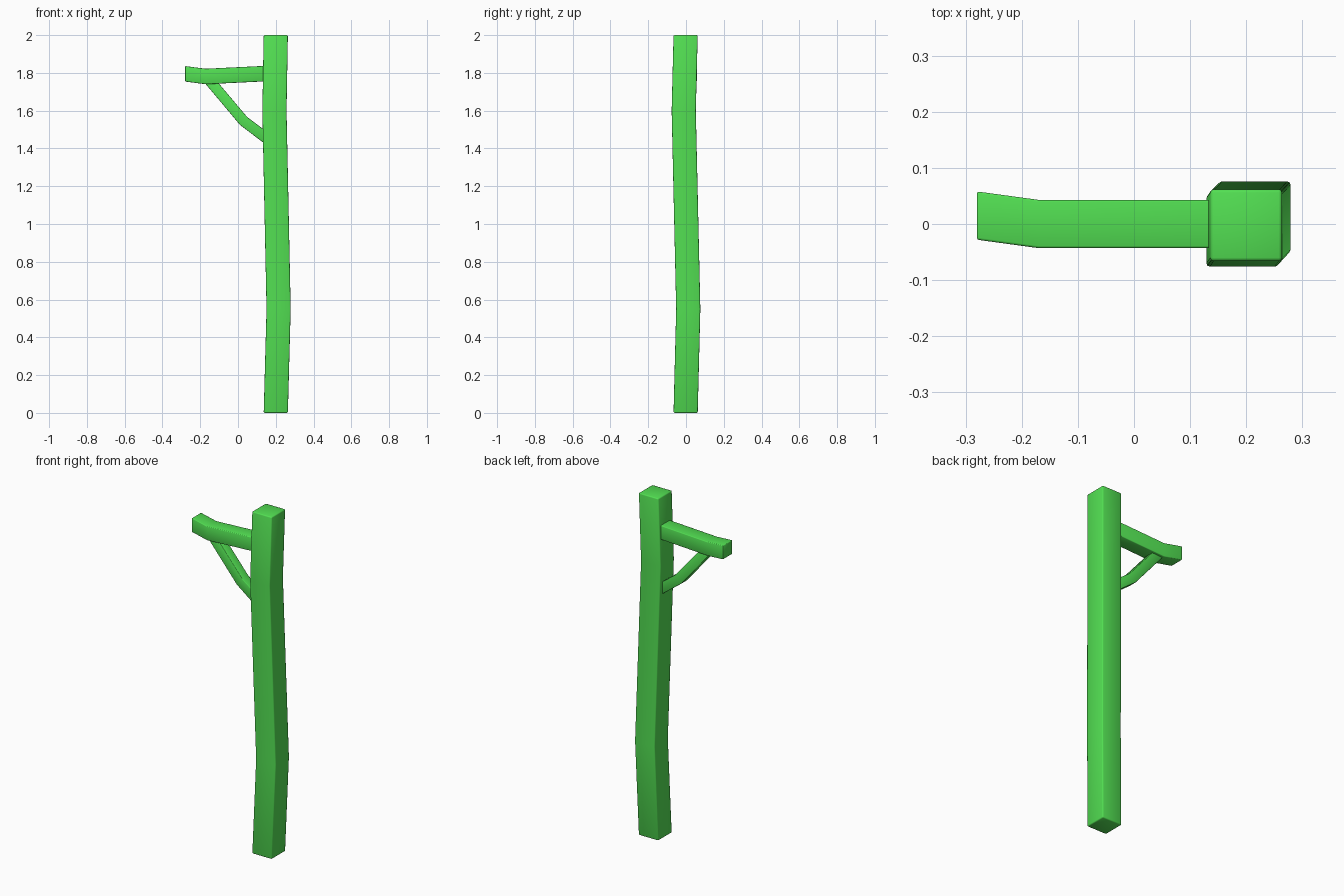
import bpy
import bmesh
from mathutils import Vector

cube = bpy.data.objects.get("Cube")
if cube:
    bpy.data.objects.remove(cube, do_unlink=True)

green = bpy.data.materials.new("plain green")
green.use_nodes = True
colour = (0.085, 0.74, 0.085, 1)
green.diffuse_color = colour
green.node_tree.nodes["Principled BSDF"].inputs["Base Color"].default_value = colour


def timber(name, rings, bevel):
    """Loft a capped square bar; each ring is (centre, half side vector, half depth vector)."""
    bm = bmesh.new()
    loops = []
    for centre, u, v in rings:
        c, u, v = Vector(centre), Vector(u), Vector(v)
        loops.append([bm.verts.new(c + a * u + b * v)
                      for a, b in ((-1, -1), (1, -1), (1, 1), (-1, 1))])
    for low, high in zip(loops, loops[1:]):
        for i in range(4):
            j = (i + 1) % 4
            bm.faces.new((low[i], low[j], high[j], high[i]))
    bm.faces.new(loops[0][::-1])
    bm.faces.new(loops[-1])
    bmesh.ops.recalc_face_normals(bm, faces=bm.faces)
    mesh = bpy.data.meshes.new(name)
    bm.to_mesh(mesh)
    bm.free()
    mesh.materials.append(green)
    mesh.shade_smooth()
    obj = bpy.data.objects.new(name, mesh)
    bpy.context.collection.objects.link(obj)
    # Softly worn corners
    mod = obj.modifiers.new("worn edges", "BEVEL")
    mod.width = bevel
    mod.segments = 2
    mod.limit_method = "ANGLE"
    return obj


# Upright, slightly crooked post
post_path = [(0.2, -0.002, 0), (0.215, 0.012, 0.55), (0.193, -0.012, 1.6), (0.2, -0.002, 2)]
timber("post", [(p, (0.064, 0, 0), (0, 0.064, 0)) for p in post_path], 0.006)

# Horizontal arm with a bent tip
arm_path = [(-0.28, 0.015, 1.795), (-0.17, 0, 1.781), (0.16, 0, 1.797)]
timber("arm", [(p, (0, 0.043, 0), (0, 0, 0.041)) for p in arm_path], 0.004)

# Diagonal brace below the arm
brace_path = [(-0.158, 0, 1.768), (0.03, 0, 1.545), (0.16, 0, 1.447)]
brace_sides = [(0.021, 0, 0.018), (0.019, 0, 0.021), (0.017, 0, 0.023)]
timber("brace", [(p, s, (0, 0.028, 0)) for p, s in zip(brace_path, brace_sides)], 0.003)
